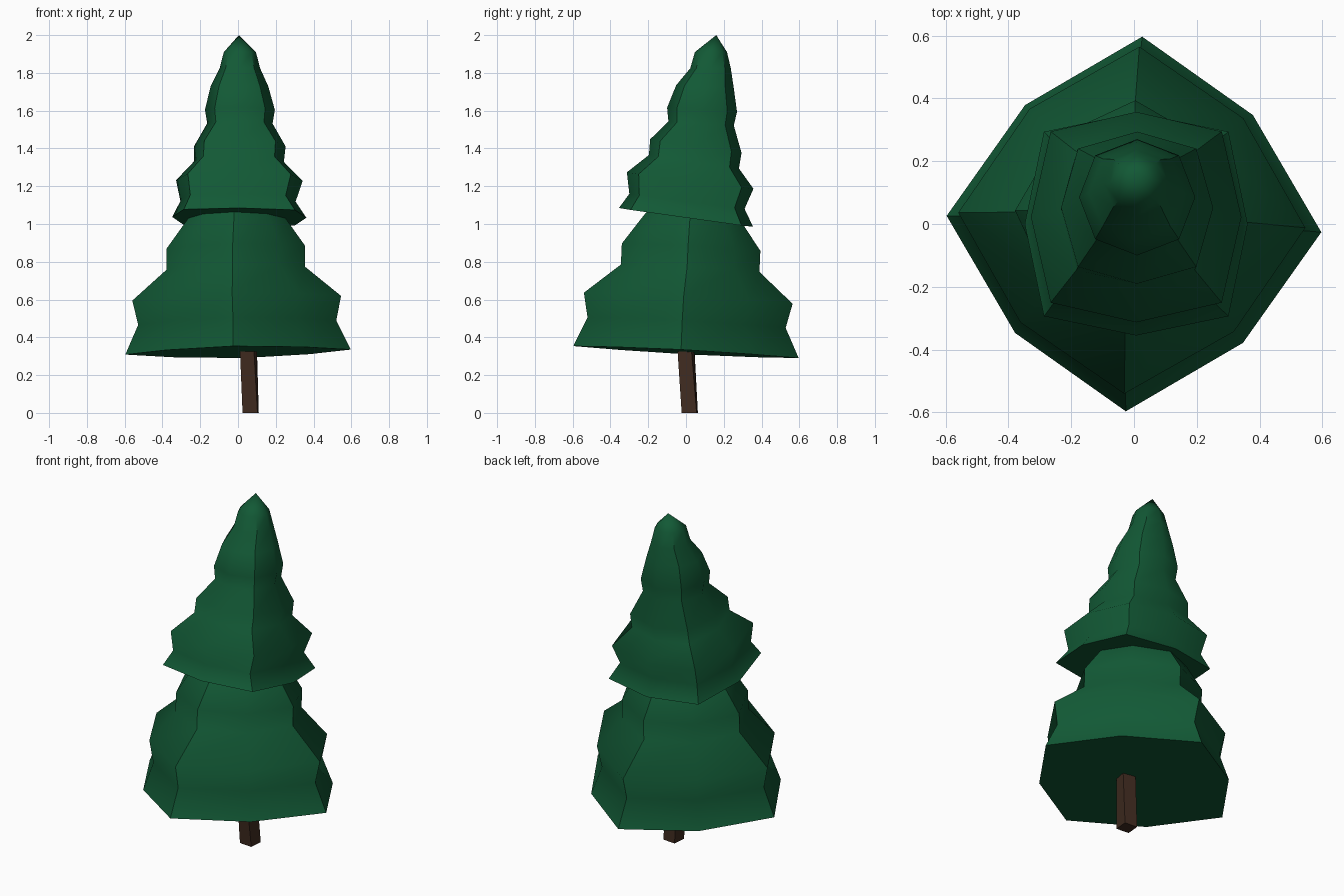
import bpy, bmesh
from math import cos, sin, pi, radians

if "Cube" in bpy.data.objects:
    bpy.data.objects.remove(bpy.data.objects["Cube"])


def material(name, rgb):
    m = bpy.data.materials.new(name)
    m.diffuse_color = (*rgb, 1)
    m.use_nodes = True
    m.node_tree.nodes["Principled BSDF"].inputs["Base Color"].default_value = m.diffuse_color
    return m


def loft(name, rings, n, mat, tip=None, sharp=None):
    """Skin rings of points; sharp(i) tells which lengthwise edges stay crisp."""
    bm = bmesh.new()
    vs = [[bm.verts.new(p) for p in r] for r in rings]
    bm.faces.new(vs[0][::-1])
    for a, b in zip(vs, vs[1:]):
        for i in range(n):
            j = (i + 1) % n
            bm.faces.new((a[i], a[j], b[j], b[i]))
    if tip:
        t = bm.verts.new(tip)
        for i in range(n):
            bm.faces.new((vs[-1][i], vs[-1][(i + 1) % n], t))
    else:
        bm.faces.new(vs[-1])
    bmesh.ops.recalc_face_normals(bm, faces=bm.faces)
    for f in bm.faces:
        f.smooth = True
    for ring in (vs[0], vs[-1]) if not tip else (vs[0],):
        for i in range(n):
            bm.edges.get((ring[i], ring[(i + 1) % n])).smooth = False
    for a, b in zip(vs, vs[1:]):
        for i in range(n):
            if sharp(i):
                bm.edges.get((a[i], b[i])).smooth = False
    me = bpy.data.meshes.new(name)
    bm.to_mesh(me)
    bm.free()
    me.materials.append(mat)
    ob = bpy.data.objects.new(name, me)
    bpy.context.collection.objects.link(ob)
    return ob


def tier_ring(cx, cy, cz, r, diag, tx, ty, rot):
    """Eight points, radius r on the axes and r*diag between, tilted by tx, ty."""
    pts = []
    for i in range(8):
        a = i * pi / 4 + radians(rot)
        k = r * (diag if i % 2 else 1)
        x, y = k * cos(a), k * sin(a)
        pts.append((cx + x, cy + y, cz + tx * x + ty * y))
    return pts


green = material("needles_green", (0.006, 0.1, 0.036))
brown = material("bark_brown", (0.05, 0.024, 0.014))

# lower tier of branches: centre x, y, z, radius, diagonal ratio
lower = [(0, 0, .322, .597, .86), (-.004, .003, .478, .525, .87),
         (-.007, .012, .607, .553, .87), (-.012, .022, .766, .367, .93),
         (-.012, .027, .877, .367, .93), (-.01, .032, 1.02, .265, .96),
         (-.01, .04, 1.1, .21, .97)]
loft("lower_branches", [tier_ring(*p, .02, -.054, -2.5) for p in lower], 8,
     green, sharp=lambda i: i % 2 == 0)

# upper tier, leaning back towards the tip; last value is the tilt
upper = [(.007, 0, 1.035, .355, 1.17, -.14), (.0, .005, 1.12, .305, 1.17, -.13),
         (.007, .022, 1.23, .335, 1.15, -.13), (.005, .042, 1.33, .238, 1.12, -.15),
         (.01, .052, 1.412, .242, 1.1, -.15), (.01, .08, 1.532, .173, 1.04, -.06),
         (.01, .085, 1.605, .185, 1.02, -.06), (.008, .1, 1.73, .152, 1.0, -.03),
         (.01, .13, 1.825, .107, 1.0, -.0), (.01, .132, 1.91, .085, 1.0, 0)]
loft("upper_branches",
     [tier_ring(*p[:5], -.005, p[5], 0) for p in upper], 8, green,
     tip=(.005, .16, 2.0), sharp=lambda i: i % 2 == 1)


# square trunk with a slight twist and lean
def square(cx, cy, z, r, rot):
    return [(cx + r * cos(a), cy + r * sin(a), z)
            for a in (radians(45 + rot) + i * pi / 2 for i in range(4))]


loft("trunk", [square(.067, .02, 0, .056, -5), square(.053, -.004, .4, .053, -14)],
     4, brown, sharp=lambda i: True)
